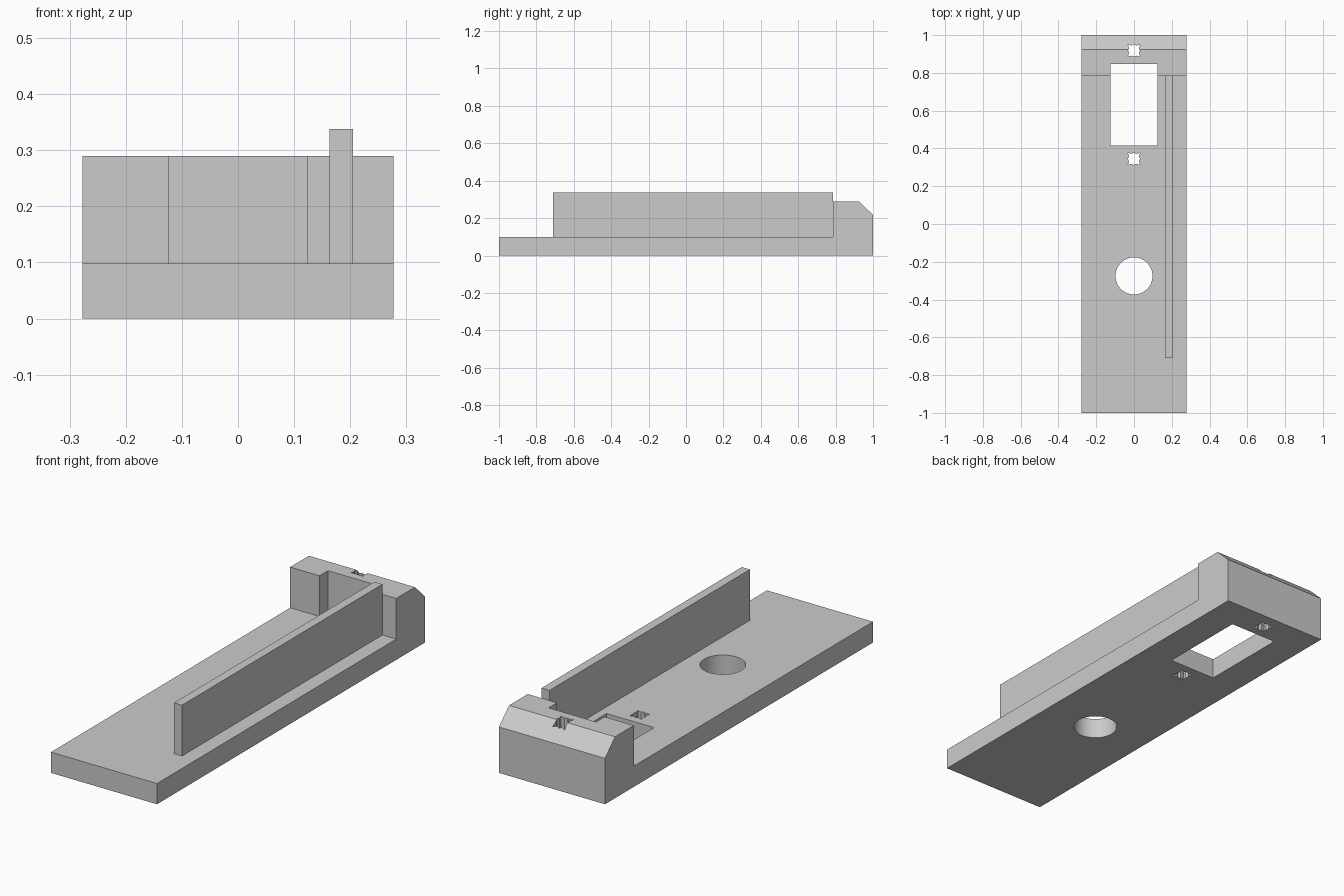
import bpy, bmesh, math

cube = bpy.data.objects.get("Cube")
if cube:
    bpy.data.objects.remove(cube, do_unlink=True)

grey = bpy.data.materials.new("plain grey")
grey.use_nodes = True
colour = (0.6, 0.6, 0.6, 1)
grey.diffuse_color = colour
grey.node_tree.nodes["Principled BSDF"].inputs["Base Color"].default_value = colour


def prism(name, points, direction):
    """Extrude a closed outline along a vector."""
    bm = bmesh.new()
    face = bm.faces.new([bm.verts.new(p) for p in points])
    out = bmesh.ops.extrude_face_region(bm, geom=[face])["geom"]
    verts = [v for v in out if isinstance(v, bmesh.types.BMVert)]
    bmesh.ops.translate(bm, verts=verts, vec=direction)
    bmesh.ops.recalc_face_normals(bm, faces=bm.faces)
    mesh = bpy.data.meshes.new(name)
    bm.to_mesh(mesh)
    bm.free()
    mesh.materials.append(grey)
    obj = bpy.data.objects.new(name, mesh)
    bpy.context.collection.objects.link(obj)
    return obj


def rectangle(x0, x1, y0, y1, z):
    return [(x0, y0, z), (x1, y0, z), (x1, y1, z), (x0, y1, z)]


def ring(y, radii, count):
    """Outline around (0, y) cycling through the given radii."""
    points = []
    for i in range(count):
        a = math.tau * i / count
        r = radii[i % len(radii)]
        points.append((r * math.cos(a), y + r * math.sin(a), -0.1))
    return points


# Base plate with chamfered back block, as one side profile
half = 0.277
profile = [(-1, 0), (1, 0), (1, 0.217), (0.925, 0.29),
           (0.785, 0.29), (0.785, 0.098), (-1, 0.098)]
base = prism("base_plate", [(-half, y, z) for y, z in profile], (2 * half, 0, 0))

# Window, round hole and notched screw holes
notched = (0.032, 0.029, 0.045, 0.029)
outlines = {
    "window_cutter": rectangle(-0.124, 0.124, 0.415, 0.848, -0.1),
    "round_hole_cutter": ring(-0.275, (0.098,), 64),
    "front_screw_cutter": ring(0.345, notched, 16),
    "back_screw_cutter": ring(0.918, notched, 16),
}
for name, outline in outlines.items():
    cutter = prism(name, outline, (0, 0, 0.6))
    cut = base.modifiers.new(name, "BOOLEAN")
    cut.operation = "DIFFERENCE"
    cut.solver = "EXACT"
    cut.object = cutter
    bpy.context.view_layer.objects.active = base
    bpy.ops.object.modifier_apply(modifier=name)
    bpy.data.objects.remove(cutter, do_unlink=True)

# Round hole wall is smooth, everything else stays flat
bpy.ops.object.select_all(action="DESELECT")
base.select_set(True)
bpy.ops.object.shade_smooth_by_angle(angle=math.radians(20))

# Long upright rail
prism("side_rail", rectangle(0.163, 0.205, -0.71, 0.785, 0.098), (0, 0, 0.24))
